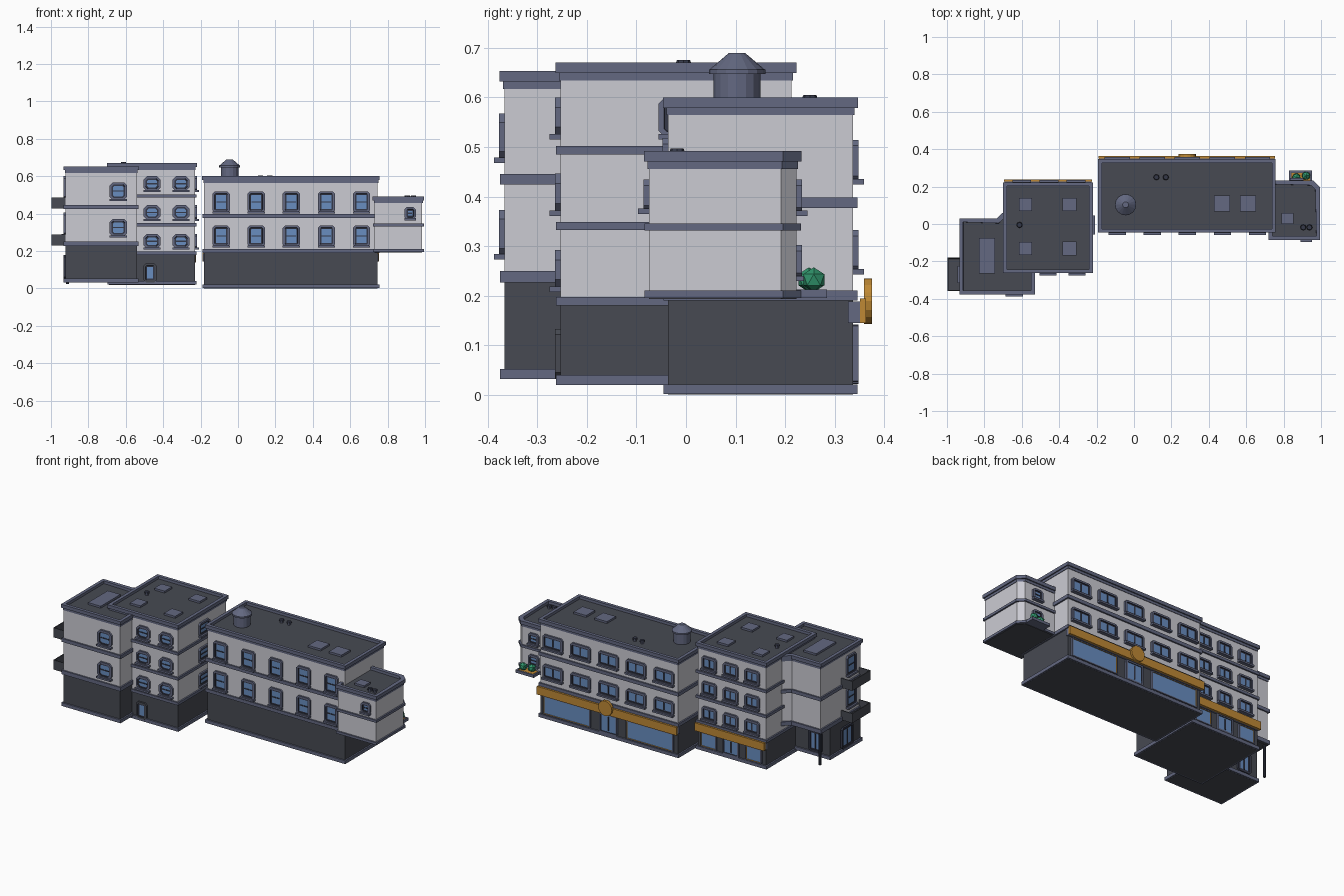
import bpy, bmesh, math
from mathutils import Vector, Matrix

cube = bpy.data.objects.get("Cube")
if cube:
    bpy.data.objects.remove(cube, do_unlink=True)


def material(name, rgb):
    m = bpy.data.materials.new(name)
    m.use_nodes = True
    m.diffuse_color = (*rgb, 1)
    m.node_tree.nodes["Principled BSDF"].inputs["Base Color"].default_value = (*rgb, 1)
    return m


WALL = material("pale_wall", (.60, .60, .65))
TRIM = material("slate_trim", (.125, .14, .22))
DARK = material("charcoal", (.063, .068, .085))
FRAME = material("dark_frame", (.035, .04, .065))
GLASS = material("blue_glass", (.14, .27, .53))
GOLD = material("amber", (.52, .25, .035))
LEAF = material("green_leaf", (.03, .30, .15))


def finish(name, bm, mats, matrix=None):
    bmesh.ops.recalc_face_normals(bm, faces=bm.faces)
    me = bpy.data.meshes.new(name)
    bm.to_mesh(me)
    bm.free()
    for m in mats:
        me.materials.append(m)
    ob = bpy.data.objects.new(name, me)
    bpy.context.collection.objects.link(ob)
    if matrix:
        ob.matrix_world = matrix
    return ob


def grow(pts, d):
    # Offset a counter-clockwise outline outwards with mitred corners
    out = []
    for i, p in enumerate(pts):
        a, p, b = Vector(pts[i - 1]), Vector(p), Vector(pts[(i + 1) % len(pts)])
        e, f = (p - a).normalized(), (b - p).normalized()
        n, k = Vector((e.y, -e.x)), Vector((f.y, -f.x))
        out.append(p + (n + k) * d / (1 + n.dot(k)))
    return out


def extrude(pts, z0, z1):
    bm = bmesh.new()
    low = bm.faces.new([bm.verts.new((p[0], p[1], z0)) for p in pts])
    res = bmesh.ops.extrude_face_region(bm, geom=[low])
    top = [g for g in res["geom"] if isinstance(g, bmesh.types.BMFace)][0]
    bmesh.ops.translate(bm, verts=top.verts, vec=(0, 0, z1 - z0))
    bmesh.ops.recalc_face_normals(bm, faces=bm.faces)
    return bm, top


def prism(name, pts, z0, z1, mat, d=0):
    return finish(name, extrude(grow(pts, d), z0, z1)[0], [mat])


def tray(name, pts, z0, z1, mat, d, rim, depth):
    # Prism whose top is sunk inside a rim
    bm, top = extrude(grow(pts, d), z0, z1)
    for drop in (0, depth):
        bmesh.ops.inset_region(bm, faces=[top], thickness=0.0005 if drop else rim)
        bmesh.ops.translate(bm, verts=top.verts, vec=(0, 0, -drop))
    top.material_index = 1
    return finish(name, bm, [mat, DARK])


def rect(x0, x1, y0, y1):
    return [(x0, y0), (x1, y0), (x1, y1), (x0, y1)]


def box(name, x0, x1, y0, y1, z0, z1, mat):
    return prism(name, rect(x0, x1, y0, y1), z0, z1, mat)


def cone(name, x, y, z0, z1, r0, r1, mat, sides=16):
    bm = bmesh.new()
    bmesh.ops.create_cone(bm, cap_ends=True, segments=sides, radius1=r0, radius2=r1, depth=z1 - z0)
    return finish(name, bm, [mat], Matrix.Translation((x, y, (z0 + z1) / 2)))


def window(name, x, y, z, turn, w, h, cut=.012, rim=.012, ring=.008, bars=(0, 1),
           outer=TRIM, inner=FRAME, sill=True):
    # Built facing the front, then turned about z
    place = Matrix.Translation((x, y, z)) @ Matrix.Rotation(math.radians(turn), 4, "Z")
    up = place @ Matrix.Rotation(math.pi / 2, 4, "X")
    a, b = w / 2, h / 2
    pts = [(-a + cut, -b), (a - cut, -b), (a, -b + cut), (a, b - cut),
           (a - cut, b), (-a + cut, b), (-a, b - cut), (-a, -b + cut)]
    bm, top = extrude(pts, -.004, .011)
    for thick, drop, index in ((rim, 0, 1), (.0008, .005, 1), (ring, 0, 2)):
        bmesh.ops.inset_region(bm, faces=[top], thickness=thick)
        bmesh.ops.translate(bm, verts=top.verts, vec=(0, 0, -drop))
        top.material_index = index
    finish(name, bm, [outer, inner, GLASS], up)
    gw, gh = a - rim - ring, b - rim - ring
    for i in range(bars[0]):
        c = -gw + 2 * gw * (i + 1) / (bars[0] + 1)
        finish(name + "_upright", extrude(rect(c - .004, c + .004, -gh, gh), .005, .009)[0], [inner], up)
    for i in range(bars[1]):
        c = -gh + 2 * gh * (i + 1) / (bars[1] + 1)
        finish(name + "_crossbar", extrude(rect(-gw, gw, c - .003, c + .003), .005, .009)[0], [inner], up)
    if sill:
        finish(name + "_sill", extrude(rect(-a, a, -.022, .004), -b - .005, -b + .006)[0], [outer], place)


def shell(name, pts, base, ground, bands, top, foot=None):
    # Dark ground storey, pale storeys, trim bands and a sunken roof
    if ground > base:
        prism(name + "_ground_floor", foot or pts, base - .0005, ground, DARK)
        prism(name + "_plinth", foot or pts, base, base + .02, TRIM, .009)
    prism(name + "_walls", pts, ground, top - .035, WALL)
    for z0, z1 in bands:
        prism(name + "_band", pts, z0, z1, TRIM, .009)
    prism(name + "_cornice", pts, top - .036, top - .02, TRIM, .003)
    tray(name + "_parapet", pts, top - .021, top, TRIM, .01, .028, .016)


# Long main block
long_block = rect(-.182, .747, -.036, .337)
shell("main", long_block, .001, .192, [(.19, .21), (.377, .398)], .60)
for i in range(5):
    x = -.09 + .1875 * i
    for z in (.462, .28):
        window("main_front_window", x, -.036, z, 0, .092, .112)
        window("main_back_window", x, .337, z + .01, 180, .135, .085, bars=(1, 0))

# Middle block
mid_block = rect(-.69, -.23, -.253, .213)
shell("middle", mid_block, .02, .182, [(.18, .197), (.332, .349), (.485, .502)], .67)
for z in (.56, .406, .252):
    for x in (-.46, -.305):
        window("middle_front_window", x, -.253, z, 0, .092, .08, cut=.02)
    for x in (-.60, -.455, -.31):
        window("middle_back_window", x, .213, z, 180, .1, .08, bars=(1, 0))
    window("middle_side_window", -.23, -.005, z, 90, .1, .08)
window("middle_front_door", -.47, -.253, .083, 0, .07, .10, bars=(0, 0), outer=DARK, sill=False)

# Left block, with an undercut rear corner held up by a post
left_block = [(-.923, -.366), (-.54, -.366), (-.54, .02), (-.585, .062),
              (-.685, .062), (-.73, .02), (-.923, .02)]
left_foot = rect(-.923, -.54, -.366, -.07)
shell("left", left_block, .032, .228, [(.226, .25), (.424, .445)], .653, left_foot)
prism("left_overhang_underside", left_block, .222, .23, DARK)
cone("overhang_post", -.912, .008, .025, .228, .008, .008, FRAME, 8)
for z in (.52, .325):
    window("left_front_window", -.64, -.366, z, 0, .095, .095, cut=.018)
    window("left_balcony_door", -.923, -.27, z + .02, 270, .09, .12)
for z in (.23, .427):
    tray("balcony", rect(-.998, -.915, -.358, -.18), z, z + .058, DARK, 0, .008, .045)
window("left_ground_door", -.923, -.23, .115, 270, .11, .13, bars=(1, 0), outer=FRAME, sill=False)
window("left_undercut_door", -.83, -.07, .12, 180, .09, .13, bars=(1, 0), outer=FRAME, sill=False)

# Raised side annex with a cut corner
annex = [(.73, -.075), (.985, -.075), (.985, .192), (.953, .223), (.73, .223)]
shell("annex", annex, .198, .198, [(.195, .21), (.331, .346)], .492)
prism("annex_underside", annex, .193, .199, DARK)
window("annex_front_window", .92, -.075, .402, 0, .062, .065)
for z in (.40, .268):
    window("annex_back_window", .87, .223, z, 180, .07, .068)
tray("planter", rect(.83, .953, .215, .285), .195, .212, TRIM, 0, .012, .004)
box("planter_soil", .842, .941, .227, .273, .205, .211, GOLD)
for x, y in ((.868, .248), (.92, .258)):
    bm = bmesh.new()
    bmesh.ops.create_icosphere(bm, subdivisions=1, radius=.025)
    finish("shrub", bm, [LEAF], Matrix.Translation((x, y, .232)))

# Shopfronts with amber fascias
for name, x0, x1, y, z0, z1 in (("main", -.19, .755, .337, .145, .188),
                                ("middle", -.695, -.225, .213, .138, .18)):
    box(name + "_fascia_box", x0 + .003, x1 - .003, y - .01, y + .016, z0, z1, TRIM)
    box(name + "_fascia", x0, x1, y + .014, y + .026, z0, z1 + .006, GOLD)
bm, _ = extrude([(math.cos(a) * .046, math.sin(a) * .046)
                 for a in [math.tau * i / 16 for i in range(16)]], 0, .016)
finish("round_sign", bm, [GOLD], Matrix.Translation((.285, .375, .189)) @ Matrix.Rotation(math.pi / 2, 4, "X"))
for x in (.565, .005):
    window("shop_window", x, .337, .083, 180, .32, .115, cut=.002, rim=.007, ring=.006,
           bars=(0, 0), inner=GOLD, sill=False)
window("shop_doors", .285, .337, .082, 180, .12, .12, cut=.002, rim=.01, bars=(1, 0), sill=False)
for x in (-.61, -.305):
    window("small_shop_window", x, .213, .088, 180, .11, .09, cut=.002, rim=.007, ring=.006,
           bars=(0, 0), inner=GOLD, sill=False)
window("small_shop_doors", -.457, .213, .09, 180, .11, .10, cut=.002, rim=.01, bars=(1, 0), sill=False)

# Roof turret, hatches and vents
cone("turret", -.045, .103, .575, .65, .047, .047, TRIM)
cone("turret_eave", -.045, .103, .647, .656, .057, .057, TRIM)
cone("turret_cap", -.045, .103, .656, .69, .056, .016, TRIM)
for x, y, z, w, d in ((.47, .11, .584, .085, .085), (.61, .11, .584, .085, .085),
                      (-.58, .105, .654, .07, .07), (-.345, .105, .654, .075, .07),
                      (-.345, -.13, .654, .075, .075), (-.58, -.13, .654, .07, .07),
                      (-.785, -.17, .637, .085, .19), (.82, .03, .476, .065, .06)):
    box("roof_hatch", x - w / 2, x + w / 2, y - d / 2, y + d / 2, z - .004, z + .012, TRIM)
for x, y, z in ((.12, .25, .604), (.17, .25, .604), (.905, -.018, .496), (.938, -.018, .496), (-.612, -.005, .675)):
    cone("roof_vent", x, y, z - .03, z - .005, .01, .01, TRIM, 8)
    cone("roof_vent_cap", x, y, z - .007, z + .001, .016, .013, FRAME, 8)
